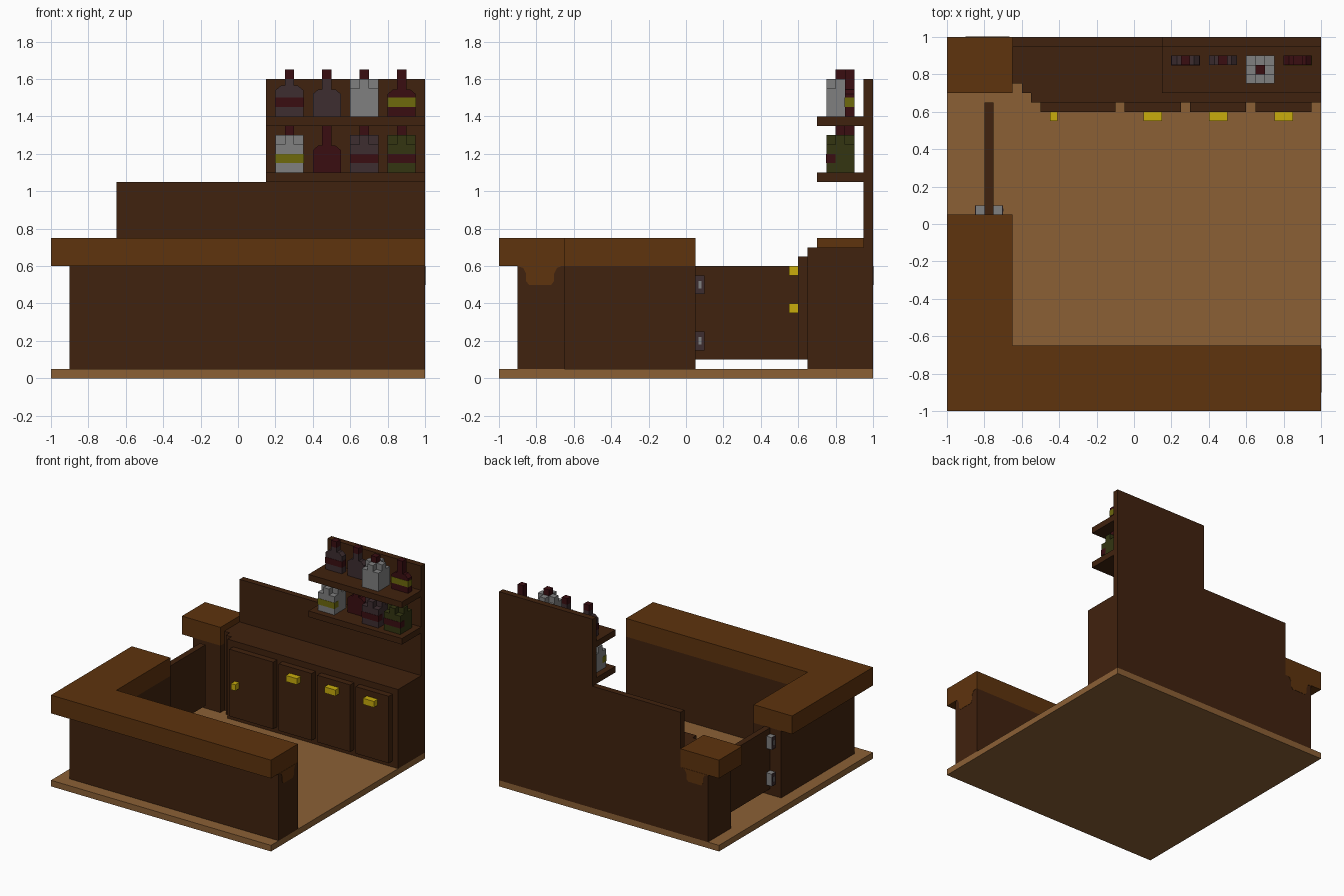
import bpy, bmesh

if "Cube" in bpy.data.objects:
    bpy.data.objects.remove(bpy.data.objects["Cube"])


def mat(name, r, g, b):
    m = bpy.data.materials.new(name)
    lin = [((c / 255 + 0.055) / 1.055) ** 2.4 if c > 10 else c / 255 / 12.92 for c in (r, g, b)]
    m.diffuse_color = (*lin, 1)
    m.use_nodes = True
    m.node_tree.nodes["Principled BSDF"].inputs["Base Color"].default_value = m.diffuse_color
    return m


FLOOR = mat("floor_wood", 139, 96, 53)
TOP = mat("counter_wood", 94, 51, 13)
DARK = mat("dark_wood", 64, 34, 14)
GOLD = mat("gold", 200, 172, 12)
YELLOW = mat("label_yellow", 110, 106, 12)
RED = mat("dark_red", 58, 13, 17)
GREY = mat("pale_grey", 128, 128, 128)
SMOKE = mat("smoky_grey", 61, 45, 48)
GREEN = mat("bottle_green", 51, 53, 17)


def prism(name, pts, a, b, axis, m):
    """Extrude a 2D profile from a to b along an axis."""
    def place(u, v, w):
        return {'X': (w, u, v), 'Y': (u, w, v), 'Z': (u, v, w)}[axis]
    bm = bmesh.new()
    lo = [bm.verts.new(place(u, v, a)) for u, v in pts]
    hi = [bm.verts.new(place(u, v, b)) for u, v in pts]
    bm.faces.new(lo)
    bm.faces.new(hi)
    for i in range(len(pts)):
        j = (i + 1) % len(pts)
        bm.faces.new((lo[i], lo[j], hi[j], hi[i]))
    bmesh.ops.recalc_face_normals(bm, faces=bm.faces)
    me = bpy.data.meshes.new(name)
    bm.to_mesh(me)
    bm.free()
    me.materials.append(m)
    ob = bpy.data.objects.new(name, me)
    bpy.context.collection.objects.link(ob)
    return ob


def box(name, x0, x1, y0, y1, z0, z1, m):
    return prism(name, [(x0, y0), (x1, y0), (x1, y1), (x0, y1)], z0, z1, 'Z', m)


# Floor
box("floor", -1, 1, -1, 1, 0, 0.05, FLOOR)

# L-shaped counter
prism("counter_body", [(-.9, -.9), (1, -.9), (1, -.65), (-.65, -.65), (-.65, .05), (-.9, .05)],
      0.05, 0.6, 'Z', DARK)
prism("counter_top", [(-1, -1), (1, -1), (1, -.65), (-.65, -.65), (-.65, .05), (-1, .05)],
      0.6, 0.75, 'Z', TOP)

# Post at the back left corner
box("post_body", -.9, -.65, .7, 1, .05, .6, DARK)
box("post_top", -1, -.65, .7, 1, .6, .75, TOP)

# Rounded trim inlaid on the two end faces
trim = [(-.9, .6), (-.87, .59), (-.855, .56), (-.855, .52), (-.84, .5),
        (-.72, .5), (-.705, .52), (-.705, .56), (-.69, .59), (-.665, .6)]
prism("counter_end_trim", trim, .998, 1.002, 'X', TOP)
prism("post_end_trim", trim, .998, 1.002, 'Y', TOP)

# Swing gate with two hinges
box("gate", -.8, -.75, .05, .65, .1, .6, DARK)
for z in (.15, .45):
    box("hinge", -.845, -.705, .05, .1, z, z + .1, GREY)
    for x in (-.85, -.705):
        box("hinge_plate", x, x + .005, .05, .1, z, z + .1, SMOKE)
        box("hinge_pin", x - .001, x + .006, .068, .082, z + .03, z + .07, GREY)

# Back wall, stepped in height
prism("back_wall", [(-.65, .05), (1, .05), (1, 1.6), (.15, 1.6), (.15, 1.05), (-.65, 1.05)],
      .95, 1, 'Y', DARK)

# Cabinet with stepped left corner, doors and handles
prism("cabinet", [(-.65, .95), (-.65, .75), (-.6, .75), (-.6, .7), (-.55, .7),
                  (-.55, .65), (1, .65), (1, .95)], .05, .7, 'Z', DARK)
for x0, x1 in ((-.5, -.1), (-.05, .25), (.3, .6), (.65, .95)):
    box("cabinet_door", x0, x1, .6, .65, .1, .65, DARK)
box("door_knob", -.45, -.41, .55, .6, .35, .4, GOLD)
for x in (.05, .4, .75):
    box("drawer_handle", x, x + .1, .55, .6, .55, .6, GOLD)

# Shelves
for z in (1.05, 1.35):
    box("shelf", .15, 1, .7, .95, z, z + .05, DARK)


def flat_bottle(x, z, glass, shoulder, label=None):
    """Thin bottle with sloping shoulders, seen as a profile from the front."""
    c = x + .075
    half = [(.075, 0), (.075, shoulder), (.045, shoulder + .025), (.025, shoulder + .025), (.025, .2)]
    pts = [(c + u, z + v) for u, v in half] + [(c - u, z + v) for u, v in reversed(half)]
    prism("flat_bottle", pts, .85, .9, 'Y', glass)
    box("bottle_cap", c - .025, c + .025, .85, .9, z + .2, z + .25, RED)
    if label:
        box("bottle_label", x - .002, x + .152, .848, .902, z + .05, z + .1, label)


def square_bottle(x, z, glass, label=None):
    """Square bottle with a plus-shaped top layer."""
    box("square_bottle", x, x + .15, .75, .9, z, z + .15, glass)
    a, b, c, d = x, x + .05, x + .1, x + .15
    prism("bottle_shoulder", [(b, .75), (c, .75), (c, .8), (d, .8), (d, .85), (c, .85),
                              (c, .9), (b, .9), (b, .85), (a, .85), (a, .8), (b, .8)],
          z + .15, z + .2, 'Z', glass)
    box("bottle_cap", b, c, .8, .85, z + .2, z + .25, RED)
    if label:
        box("bottle_label", x - .002, x + .152, .748, .8, z + .05, z + .1, label)


# Upper row of bottles
flat_bottle(.2, 1.4, SMOKE, .14, RED)
flat_bottle(.4, 1.4, SMOKE, .12)
square_bottle(.6, 1.4, GREY)
flat_bottle(.8, 1.4, RED, .12, YELLOW)
# Lower row of bottles
square_bottle(.2, 1.1, GREY, YELLOW)
flat_bottle(.4, 1.1, RED, .12)
square_bottle(.6, 1.1, SMOKE, RED)
square_bottle(.8, 1.1, GREEN, RED)
